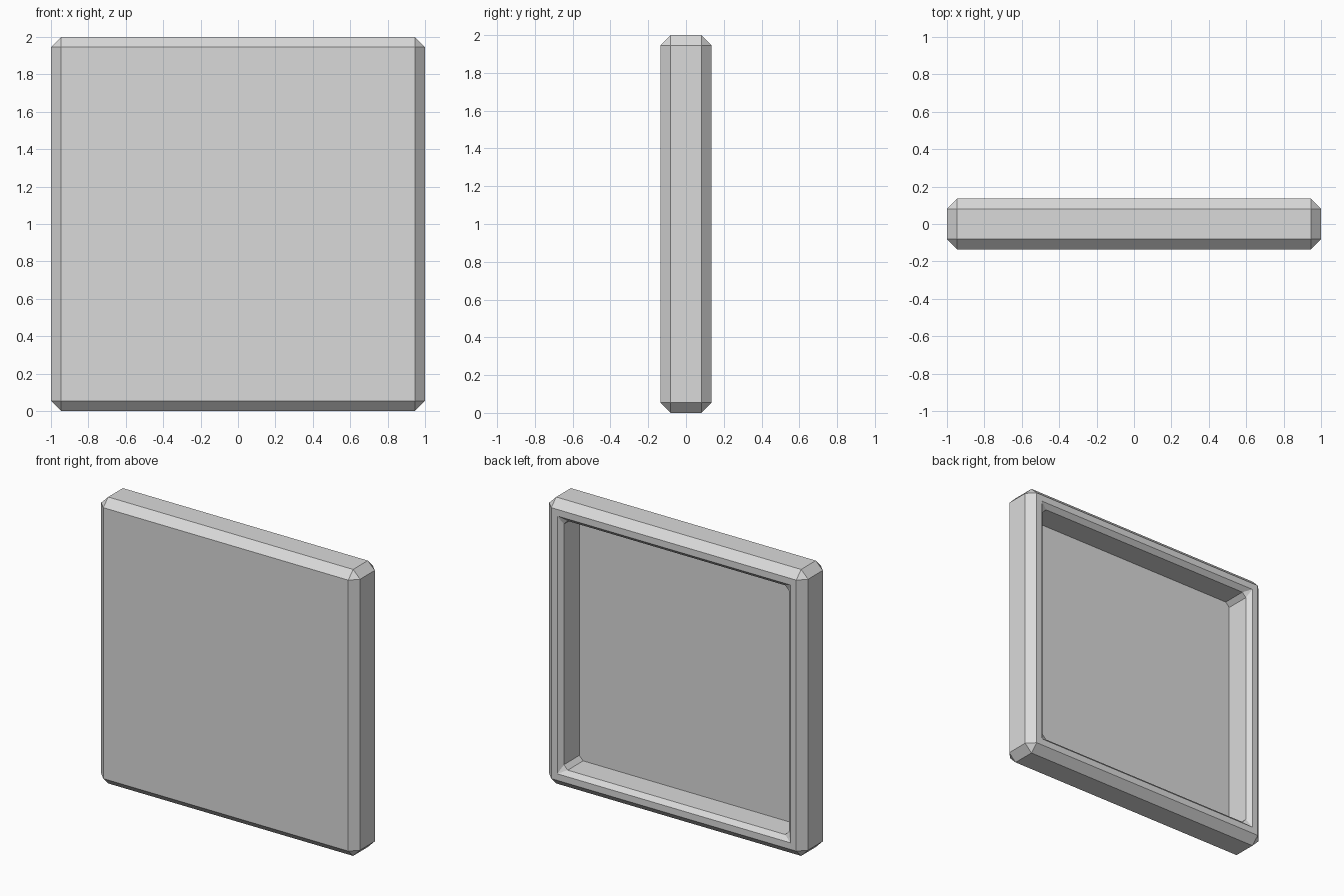
import bpy
import bmesh

HALF_DEPTH = 0.135      # half thickness of the panel
BEVEL = 0.054           # outer chamfer
RIM = 0.046             # flat border round the recess
LIP = 0.03              # chamfer on the recess lip and corners
RECESS = 0.2            # recess depth
OPENING = 1 - BEVEL - RIM
CORNERS = [(1, 1), (-1, 1), (-1, -1), (1, -1)]

if "Cube" in bpy.data.objects:
    bpy.data.objects.remove(bpy.data.objects["Cube"], do_unlink=True)

# Plain grey material
grey = bpy.data.materials.new("light_grey")
grey.use_nodes = True
colour = (0.7, 0.7, 0.7, 1.0)
grey.diffuse_color = colour
grey.node_tree.nodes["Principled BSDF"].inputs["Base Color"].default_value = colour

# Chamfered slab
bm = bmesh.new()
bmesh.ops.create_cube(bm, size=2.0)
bmesh.ops.scale(bm, vec=(1, HALF_DEPTH, 1), verts=bm.verts)
bmesh.ops.translate(bm, vec=(0, 0, 1), verts=bm.verts)
bmesh.ops.bevel(bm, geom=bm.edges[:], offset=BEVEL, segments=1,
                affect='EDGES', profile=0.5)

# Open the back face and keep its corners in loop order
back = max(bm.faces, key=lambda f: f.calc_center_median().y)
outer = [next(v for v in back.verts if v.co.x * sx > 0 and (v.co.z - 1) * sz > 0)
         for sx, sz in CORNERS]
bmesh.ops.delete(bm, geom=[back], context='FACES_ONLY')


def recess_loop(y):
    """Square loop with cut corners, two vertices per corner."""
    h = OPENING - LIP
    loop = []
    for i, (sx, sz) in enumerate(CORNERS):
        pair = [(sx * h, sz * (h - LIP)), (sx * (h - LIP), sz * h)]
        if i % 2:
            pair.reverse()
        loop += [bm.verts.new((x, y, 1 + z)) for x, z in pair]
    return loop


# Flat rim, lip chamfer, recess walls and floor
rim = [bm.verts.new((sx * OPENING, HALF_DEPTH, 1 + sz * OPENING))
       for sx, sz in CORNERS]
lip = recess_loop(HALF_DEPTH - LIP)
floor = recess_loop(HALF_DEPTH - RECESS)
for i in range(4):
    j = (i + 1) % 4
    bm.faces.new((outer[i], rim[i], rim[j], outer[j]))
    bm.faces.new((rim[i], lip[2 * i], lip[2 * i + 1]))
    bm.faces.new((rim[i], lip[2 * i + 1], lip[2 * j], rim[j]))
for i in range(8):
    j = (i + 1) % 8
    bm.faces.new((lip[i], floor[i], floor[j], lip[j]))
bm.faces.new(floor)
bmesh.ops.recalc_face_normals(bm, faces=bm.faces)

mesh = bpy.data.meshes.new("recessed_panel")
bm.to_mesh(mesh)
bm.free()
mesh.materials.append(grey)
panel = bpy.data.objects.new("recessed_panel", mesh)
bpy.context.collection.objects.link(panel)
